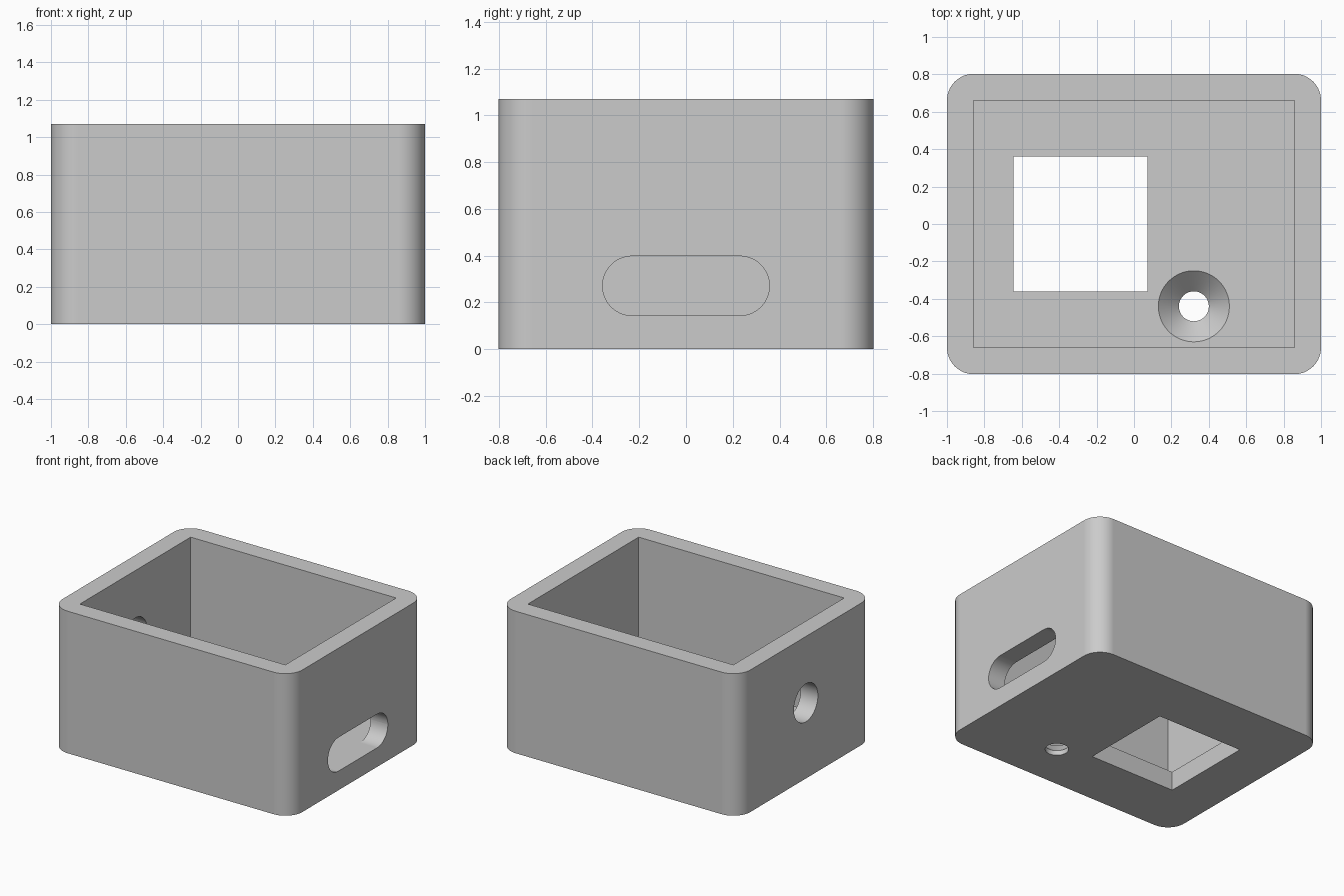
import bpy, bmesh
from math import cos, sin, pi, radians

cube = bpy.data.objects.get("Cube")
if cube:
    bpy.data.objects.remove(cube)

HALF_X, HALF_Y, HEIGHT, WALL = 1.0, 0.803, 1.071, 0.143

grey = bpy.data.materials.new("plain grey")
grey.use_nodes = True
grey.diffuse_color = (0.6, 0.6, 0.6, 1)
grey.node_tree.nodes["Principled BSDF"].inputs["Base Color"].default_value = (0.6, 0.6, 0.6, 1)


def outline(hx, hy, r=0.0, steps=16):
    """Rectangle with rounded corners, counter-clockwise about the origin."""
    if r == 0:
        return [(hx, hy), (-hx, hy), (-hx, -hy), (hx, -hy)]
    points = []
    for i, (sx, sy) in enumerate([(1, 1), (-1, 1), (-1, -1), (1, -1)]):
        for k in range(steps + 1):
            a = (i + k / steps) * pi / 2
            points.append((sx * (hx - r) + r * cos(a), sy * (hy - r) + r * sin(a)))
    return points


def circle(r, n=64):
    return [(r * cos(2 * pi * k / n), r * sin(2 * pi * k / n)) for k in range(n)]


def loft(name, sections, centre=(0, 0), axis="z"):
    """Closed solid through (position, outline) sections along an axis."""
    bm = bmesh.new()
    rings = []
    for pos, points in sections:
        ring = []
        for u, v in points:
            u, v = u + centre[0], v + centre[1]
            ring.append(bm.verts.new((u, v, pos) if axis == "z" else (pos, u, v)))
        rings.append(ring)
    for low, high in zip(rings, rings[1:]):
        for i in range(len(low)):
            j = (i + 1) % len(low)
            bm.faces.new((low[i], low[j], high[j], high[i]))
    bm.faces.new(rings[0][::-1])
    bm.faces.new(rings[-1])
    bmesh.ops.remove_doubles(bm, verts=bm.verts, dist=0.0001)
    bmesh.ops.recalc_face_normals(bm, faces=bm.faces)
    mesh = bpy.data.meshes.new(name)
    bm.to_mesh(mesh)
    bm.free()
    mesh.materials.append(grey)
    obj = bpy.data.objects.new(name, mesh)
    bpy.context.collection.objects.link(obj)
    return obj


# Outer body with rounded upright corners
body = outline(HALF_X, HALF_Y, WALL)
case = loft("open_case", [(0, body), (HEIGHT, body)])

# Shapes to remove: cavity, floor window, side slot, cable hole, countersunk screw hole
room = outline(HALF_X - WALL, HALF_Y - WALL)
window = outline(0.357, 0.36)
slot = outline(0.357, 0.127, 0.1269)
cable = circle(0.143)
narrow, wide = circle(0.08), circle(0.19)
cutters = [
    loft("cavity_cutter", [(WALL, room), (HEIGHT + 0.2, room)]),
    loft("window_cutter", [(-0.1, window), (0.3, window)], (-0.286, 0)),
    loft("slot_cutter", [(0.75, slot), (1.1, slot)], (0, 0.271), "x"),
    loft("cable_cutter", [(-1.1, cable), (-0.75, cable)], (0, 0.571), "x"),
    loft("screw_cutter", [(-0.1, narrow), (0.036, narrow), (WALL, wide), (0.25, wide)],
         (0.32, -0.44)),
]

bpy.ops.object.select_all(action="DESELECT")
case.select_set(True)
bpy.context.view_layer.objects.active = case
for cutter in cutters:
    cutter.hide_render = True
    mod = case.modifiers.new(cutter.name, "BOOLEAN")
    mod.operation = "DIFFERENCE"
    mod.solver = "EXACT"
    mod.object = cutter
    bpy.ops.object.modifier_apply(modifier=mod.name)
    bpy.data.objects.remove(cutter)

# Smooth curves, crisp edges
bpy.ops.object.shade_smooth_by_angle(angle=radians(30))
weighted = case.modifiers.new("even_shading", "WEIGHTED_NORMAL")
weighted.keep_sharp = True
